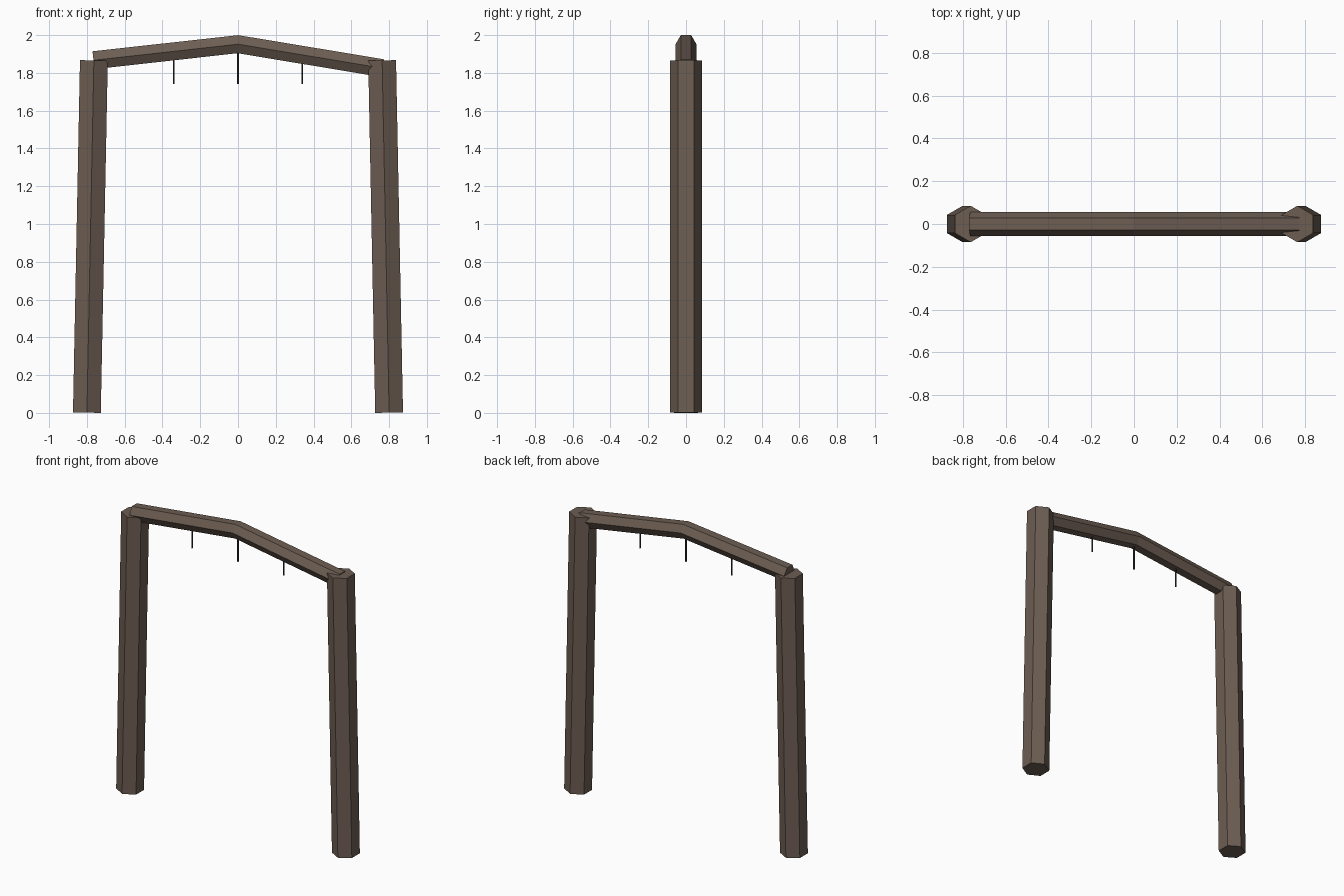
import bpy, math
from mathutils import Vector

if "Cube" in bpy.data.objects:
    bpy.data.objects.remove(bpy.data.objects["Cube"])


def material(name, color):
    m = bpy.data.materials.new(name)
    m.diffuse_color = (*color, 1)
    m.use_nodes = True
    m.node_tree.nodes["Principled BSDF"].inputs["Base Color"].default_value = m.diffuse_color
    return m


wood = material("dark_wood", (0.15, 0.11, 0.085))
cord = material("cord", (0.04, 0.037, 0.035))


def hex_tube(name, path, radius, mat):
    """Six-sided flat-shaded tube swept along a path in the xz plane, mitred at bends."""
    pts = [Vector((x, 0, z)) for x, z in path]
    verts, faces = [], []
    for i, p in enumerate(pts):
        before = (p - pts[i - 1]).normalized() if i else None
        after = (pts[i + 1] - p).normalized() if i < len(pts) - 1 else None
        d = ((before or after) + (after or before)).normalized()
        side = d.cross(Vector((0, 1, 0)))
        for k in range(6):
            a = k * math.pi / 3          # corners point along +y and -y
            verts.append(p + radius * (math.cos(a) * Vector((0, 1, 0)) + math.sin(a) * side))
    for i in range(len(pts) - 1):
        for k in range(6):
            j = (k + 1) % 6
            faces.append((i * 6 + k, i * 6 + j, i * 6 + 6 + j, i * 6 + 6 + k))
    faces += [tuple(range(5, -1, -1)), tuple(range(len(verts) - 6, len(verts)))]
    mesh = bpy.data.meshes.new(name)
    mesh.from_pydata(verts, [], faces)
    mesh.materials.append(mat)
    ob = bpy.data.objects.new(name, mesh)
    bpy.context.collection.objects.link(ob)
    # Make all normals face outward
    import bmesh
    bm = bmesh.new()
    bm.from_mesh(mesh)
    bmesh.ops.recalc_face_normals(bm, faces=bm.faces)
    bm.to_mesh(mesh)
    bm.free()
    return ob


# Two posts leaning slightly inward
for name, s in (("left_post", -1), ("right_post", 1)):
    hex_tube(name, [(s * 0.8, 0.0015), (s * 0.763, 1.866)], 0.085, wood)

# Bent crossbeam, its right end sagging lower
hex_tube("crossbeam", [(-0.765, 1.867), (0, 1.952), (0.765, 1.825)], 0.055, wood)

# Short cords hanging from the beam
for name, x, top in (("left_cord", -0.34, 1.88), ("middle_cord", 0, 1.92), ("right_cord", 0.34, 1.87)):
    hex_tube(name, [(x, 1.74), (x, top)], 0.005, cord)
